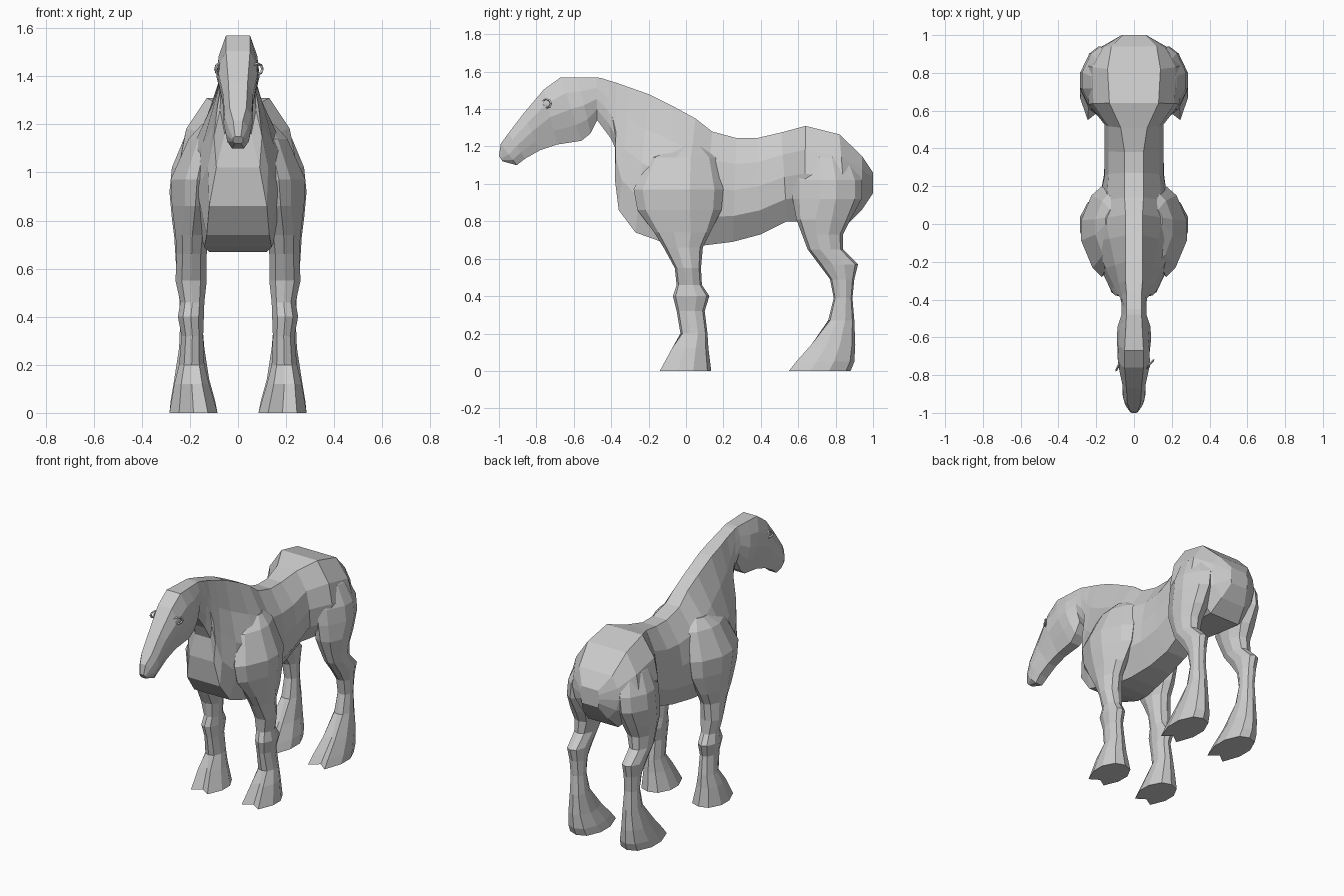
import bpy, bmesh
from mathutils import Vector


def loft(name, rings, mirror=False):
    """Skin a list of equal-length vertex rings, capping both ends."""
    bm = bmesh.new()
    vr = [[bm.verts.new(p) for p in r] for r in rings]
    n = len(rings[0])
    for a, b in zip(vr, vr[1:]):
        for i in range(n):
            j = (i + 1) % n
            bm.faces.new((a[i], a[j], b[j], b[i]))
    bm.faces.new(vr[0])
    bm.faces.new(vr[-1][::-1])
    bmesh.ops.recalc_face_normals(bm, faces=bm.faces)
    me = bpy.data.meshes.new(name)
    bm.to_mesh(me)
    bm.free()
    ob = bpy.data.objects.new(name, me)
    bpy.context.collection.objects.link(ob)
    if mirror:
        ob.modifiers.new("Mirror", 'MIRROR').use_mirror_merge = False
    return ob


def body_ring(ty, tz, by, bz, *widths):
    """Symmetric tilted section from a top point to a bottom point."""
    top, bot = Vector((0, ty, tz)), Vector((0, by, bz))
    side = [top.lerp(bot, t) + Vector((w, 0, 0))
            for t, w in zip((0, .25, .5, .75, 1), widths)]
    return side + [Vector((-p.x, p.y, p.z)) for p in reversed(side)]


def leg_ring(z, y0, y1, x0, x1, kind="leg"):
    """Ten-sided horizontal section; a toe splits the front edge,
    a muscle tapers in towards the body at its front and back."""
    cx, cy, hx, hy = (x0 + x1) / 2, (y0 + y1) / 2, (x1 - x0) / 2, (y1 - y0) / 2
    f, m = (-1, -.72) if kind == "toe" else (-.85, -1)
    half = [(.6, f), (1, -.3), (1, .3), (.6, .85)]
    if kind == "muscle":
        half = [(.45, -.8), (1, -.2), (1, .25), (.5, .8)]
    unit = [(0, m)] + half + [(0, 1)] + [(-x, y) for x, y in reversed(half)]
    return [(cx + x * hx, cy + y * hy, z) for x, y in unit]


# Rump, barrel, chest and neck, then the head: one skin along the spine
trunk = [
    (1.0, 1.06, 1.0, .95, .06, .065, .065, .065, .06),
    (.94, 1.15, .94, .86, .12, .16, .17, .15, .09),
    (.82, 1.265, .86, .78, .14, .22, .25, .22, .11),
    (.64, 1.31, .63, .80, .13, .215, .24, .21, .10),
    (.51, 1.275, .54, .80, .07, .135, .155, .15, .08),
    (.38, 1.245, .40, .73, .05, .135, .155, .15, .07),
    (.27, 1.245, .25, .69, .05, .135, .155, .16, .08),
    (.14, 1.28, .09, .67, .05, .145, .185, .18, .10),
    (.05, 1.35, -.02, .67, .045, .155, .235, .21, .12),
    (-.06, 1.41, -.13, .69, .045, .13, .215, .20, .14),
    (-.20, 1.48, -.27, .74, .045, .10, .15, .17, .13),
    (-.30, 1.515, -.36, .86, .045, .08, .105, .125, .12),
    (-.37, 1.54, -.38, 1.02, .04, .065, .085, .10, .09),
    (-.42, 1.555, -.365, 1.16, .04, .06, .07, .075, .055)]
head = [
    (-.45, 1.565, -.40, 1.24, .04, .055, .065, .06, .04),
    (-.48, 1.57, -.475, 1.34, .04, .055, .065, .055, .035),
    (-.58, 1.57, -.51, 1.27, .045, .075, .088, .075, .04),
    (-.67, 1.57, -.56, 1.23, .05, .08, .09, .07, .035),
    (-.76, 1.505, -.69, 1.21, .05, .085, .078, .055, .03),
    (-.87, 1.375, -.78, 1.18, .04, .062, .062, .045, .03),
    (-.95, 1.27, -.86, 1.135, .035, .056, .06, .05, .03),
    (-.99, 1.215, -.905, 1.10, .02, .04, .05, .045, .025),
    (-1.0, 1.15, -.98, 1.12, .012, .02, .02, .02, .012)]
loft("body_and_head", [body_ring(*s) for s in trunk + head])

# Front legs with shoulder muscle, knee and flared split hoof
front = [
    (1.20, -.06, .09, .06, .15, "muscle"),
    (1.14, -.20, .16, .06, .205, "muscle"),
    (.97, -.28, .20, .06, .28, "muscle"),
    (.86, -.26, .19, .08, .275, "muscle"),
    (.74, -.17, .13, .12, .26), (.66, -.12, .09, .13, .255),
    (.55, -.06, .08, .13, .26), (.46, -.05, .085, .14, .24),
    (.40, -.07, .125, .142, .25), (.32, -.05, .10, .145, .235),
    (.20, -.03, .115, .14, .245), (.12, -.075, .12, .12, .265, "toe"),
    (0, -.14, .135, .085, .285, "toe")]
loft("front_legs", [leg_ring(*s) for s in front], True)

# Hind legs with thigh, hock and long forward hoof
hind = [
    (1.19, .66, .82, .08, .18, "muscle"), (1.14, .60, .89, .08, .225, "muscle"),
    (1.02, .57, .94, .08, .275, "muscle"), (.92, .57, .94, .09, .285, "muscle"),
    (.81, .59, .88, .10, .275), (.73, .62, .84, .12, .265),
    (.65, .65, .84, .14, .26), (.57, .71, .92, .145, .255),
    (.49, .77, .90, .15, .245), (.39, .79, .89, .15, .24),
    (.27, .76, .90, .14, .245), (.14, .67, .905, .12, .265, "toe"),
    (.05, .59, .90, .095, .28, "toe"), (0, .55, .88, .085, .285, "toe")]
loft("hind_legs", [leg_ring(*s) for s in hind], True)

# Eyes: slanted almond eyelid rings with a shallow eyeball
for side in (-1, 1):
    pos = (side * .08, -.745, 1.43)
    bpy.ops.mesh.primitive_torus_add(
        major_segments=8, minor_segments=4, major_radius=.028,
        minor_radius=.007, location=pos, rotation=(.6, 1.5708, side * -.15))
    lid = bpy.context.object
    lid.name = "eyelid"
    lid.scale = (.8, 1.15, .8)
    bpy.ops.mesh.primitive_uv_sphere_add(
        segments=8, ring_count=5, radius=.02, location=pos)
    ball = bpy.context.object
    ball.name = "eyeball"
    ball.scale.x = .25
